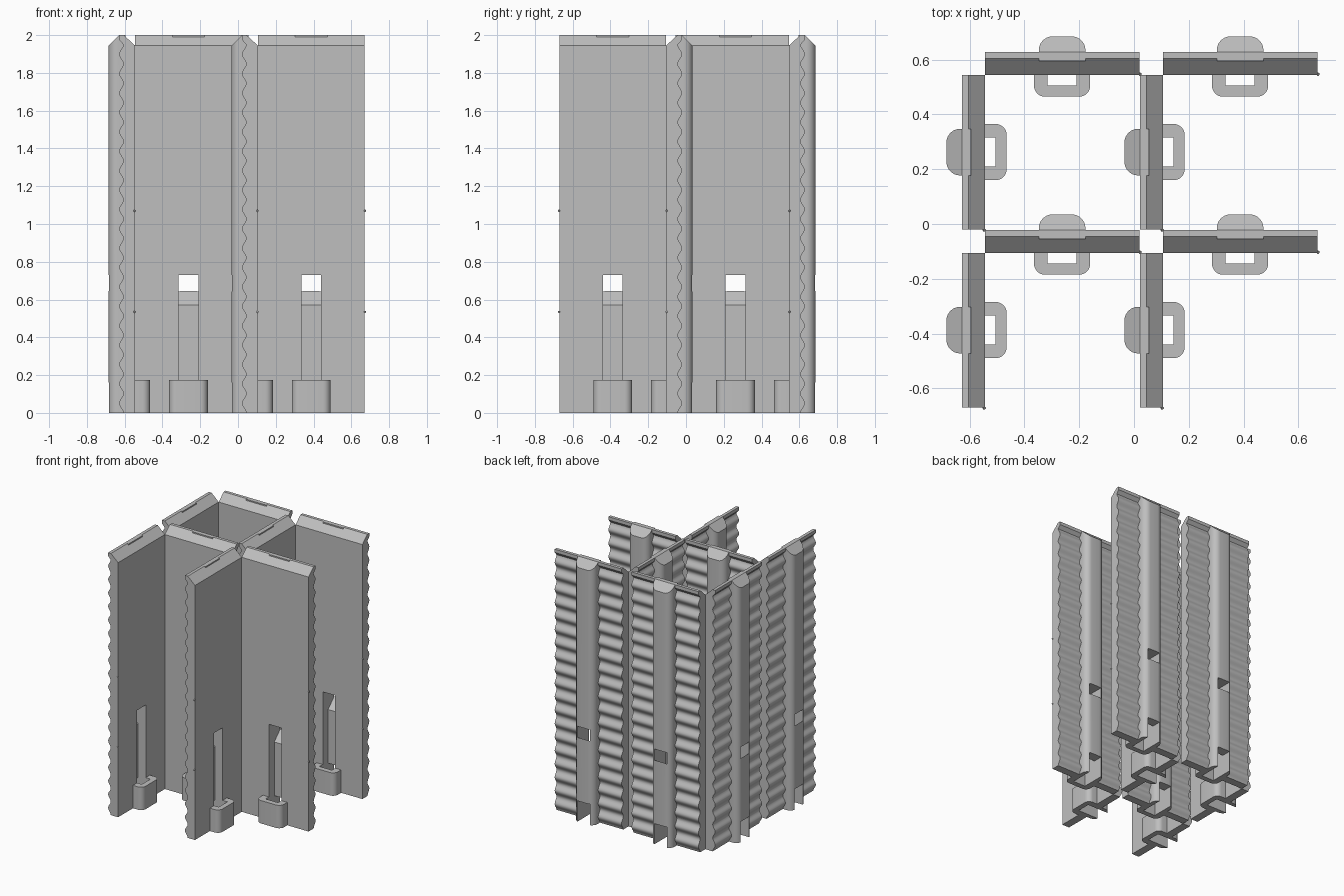
import bpy, bmesh, math
from mathutils import Matrix, Vector

cube = bpy.data.objects.get("Cube")
if cube:
    bpy.data.objects.remove(cube, do_unlink=True)

GREY = (0.52, 0.52, 0.52, 1.0)
mat = bpy.data.materials.new("plain grey")
mat.use_nodes = True
mat.diffuse_color = GREY
mat.node_tree.nodes["Principled BSDF"].inputs["Base Color"].default_value = GREY

HEIGHT = 2.0
HALF = 0.2825      # half width of one panel
SLOT = 0.0525      # half width of the latch slot
THICK = 0.084      # wall thickness at the crest of a ripple


def extrude(points, direction):
    """Solid made by pushing a closed polygon along a direction."""
    bm = bmesh.new()
    face = bm.faces.new([bm.verts.new(p) for p in points])
    res = bmesh.ops.extrude_face_region(bm, geom=[face])
    moved = [g for g in res["geom"] if isinstance(g, bmesh.types.BMVert)]
    bmesh.ops.translate(bm, vec=Vector(direction), verts=moved)
    bmesh.ops.recalc_face_normals(bm, faces=bm.faces[:])
    return bm


def along_x(profile, half):
    return extrude([(-half, y, z) for y, z in profile], (2 * half, 0, 0))


def arc(cx, cy, r, start, end, steps=8):
    return [(cx + r * math.cos(math.radians(start + (end - start) * i / steps)),
             cy + r * math.sin(math.radians(start + (end - start) * i / steps)))
            for i in range(steps + 1)]


def to_mesh(bm, name):
    me = bpy.data.meshes.new(name)
    bm.to_mesh(me)
    bm.free()
    me.materials.append(mat)
    return me


def cut(me, cutter):
    """Subtract the cutter and return the resulting mesh."""
    ob = bpy.data.objects.new("work", me)
    bpy.context.collection.objects.link(ob)
    mod = ob.modifiers.new("slot", 'BOOLEAN')
    mod.operation, mod.solver, mod.object = 'DIFFERENCE', 'EXACT', cutter
    bpy.context.view_layer.update()
    graph = bpy.context.evaluated_depsgraph_get()
    result = bpy.data.meshes.new_from_object(ob.evaluated_get(graph))
    bpy.data.objects.remove(ob, do_unlink=True)
    return result


# Wall: flat front, bevelled top, rippled back
RIPPLES, STEPS = 19, 10
rise = 1.95
ripple = []
for i in range(RIPPLES * STEPS + 1):
    t = i / STEPS
    ripple.append((THICK - 0.011 - 0.011 * math.cos(2 * math.pi * t), rise * t / RIPPLES))
wall_profile = [(0, 0)] + ripple + [(THICK, 1.975), (THICK, HEIGHT), (0.06, HEIGHT), (0, 1.945)]
wall = to_mesh(along_x(wall_profile, HALF), "panel_wall")

# Post: rounded rib on the back with a sloping top
post_outline = ([(0.085, 0.05)] + arc(0.035, 0.09, 0.05, 0, 90)
                + arc(-0.035, 0.09, 0.05, 90, 180) + [(-0.085, 0.05)])
bm = extrude([(x, y, 0) for x, y in post_outline], (0, 0, HEIGHT))
bmesh.ops.bisect_plane(bm, geom=bm.verts[:] + bm.edges[:] + bm.faces[:],
                       plane_co=(0, THICK, HEIGHT), plane_no=(0, 1, 1), clear_outer=True)
bmesh.ops.holes_fill(bm, edges=[e for e in bm.edges if e.is_boundary])
bmesh.ops.recalc_face_normals(bm, faces=bm.faces[:])
post = to_mesh(bm, "post")

# Slot: recess in the front, ramped window and bottom notch through the post
slot_profile = [(-0.05, -0.1), (0.25, -0.1), (0.25, 0.16), (0.065, 0.16), (0.065, 0.57),
                (0.14, 0.645), (0.25, 0.645), (0.25, 0.73), (-0.05, 0.73)]
cutter = bpy.data.objects.new("slot_cutter", to_mesh(along_x(slot_profile, SLOT), "slot_cutter"))
cutter.hide_render = True
bpy.context.collection.objects.link(cutter)
wall, post = cut(wall, cutter), cut(post, cutter)
bpy.data.objects.remove(cutter, do_unlink=True)

# Pocket: rounded loop at the foot of the front face
loop = ([(-SLOT, 0.0), (-0.1025, 0.0)] + arc(-0.0625, -0.04, 0.04, 180, 270)
        + arc(0.0625, -0.04, 0.04, 270, 360)
        + [(0.1025, 0.0), (SLOT, 0.0), (SLOT, -0.04), (-SLOT, -0.04)])
pocket = to_mesh(extrude([(x, y, 0) for x, y in loop], (0, 0, 0.175)), "pocket")

# Pins: two tiny bumps on one end
bm = bmesh.new()
for z in (0.535, 1.07):
    bmesh.ops.create_uvsphere(bm, u_segments=10, v_segments=6, radius=0.006,
                              matrix=Matrix.Translation((HALF + 0.002, 0.002, z)))
pins = to_mesh(bm, "end_pins")

# Swapped copies for the crossing panels
swap = Matrix(((0, -1, 0, 0), (-1, 0, 0, 0), (0, 0, 1, 0), (0, 0, 0, 1)))
parts = {"panel_wall": wall, "post": post, "pocket": pocket, "end_pins": pins}
crossing = {}
for name, me in parts.items():
    other = me.copy()
    other.transform(swap)
    other.flip_normals()
    crossing[name] = other

# Place four panels across and four running back
made = []
for x in (-0.2625, 0.3875):
    for y in (0.545, -0.105):
        for kind, meshes, loc in (("across", parts, (x, y, 0)),
                                  ("along", crossing, (-y, -x, 0))):
            for name, me in meshes.items():
                ob = bpy.data.objects.new(name + "_" + kind, me)
                ob.location = loc
                bpy.context.collection.objects.link(ob)
                made.append(ob)

bpy.ops.object.select_all(action='DESELECT')
for ob in made:
    ob.select_set(True)
bpy.context.view_layer.objects.active = made[0]
bpy.ops.object.shade_smooth_by_angle(angle=math.radians(30))
